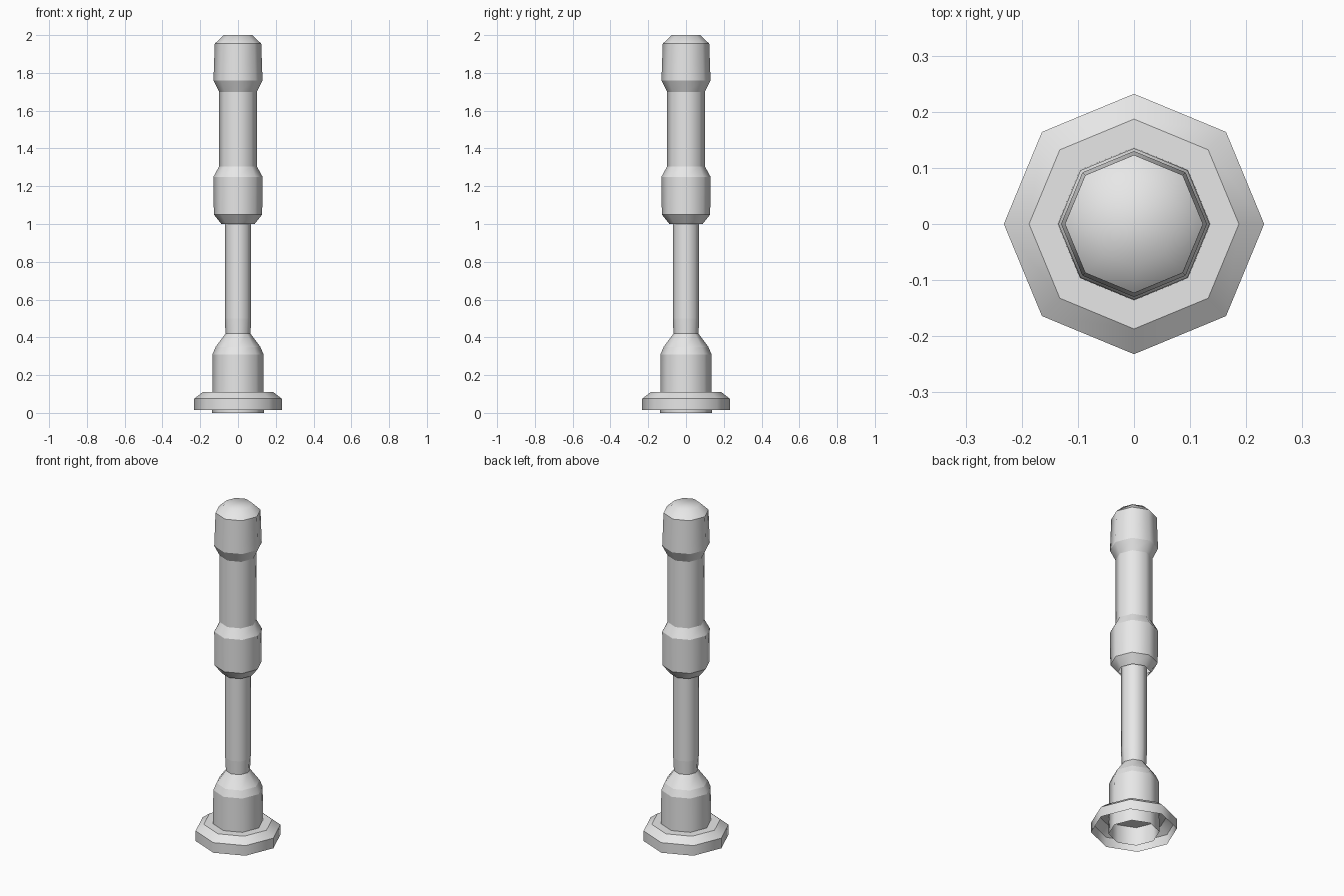
import bpy, bmesh
from math import cos, sin, tau

SIDES = 8

cube = bpy.data.objects.get("Cube")
if cube:
    bpy.data.objects.remove(cube, do_unlink=True)

# One plain grey for the whole fitting
grey = bpy.data.materials.new("plain grey")
grey.use_nodes = True
colour = (0.8, 0.8, 0.8, 1)
grey.diffuse_color = colour
grey.node_tree.nodes["Principled BSDF"].inputs["Base Color"].default_value = colour


def turned_part(name, profile, cap_top=False, soft_top=False):
    """Eight-sided turned shell from (radius, height) pairs, bottom to top."""
    bm = bmesh.new()
    rings = [[bm.verts.new((r * cos(tau * i / SIDES), r * sin(tau * i / SIDES), z))
              for i in range(SIDES)] for r, z in profile]
    for low, high in zip(rings, rings[1:]):
        for i in range(SIDES):
            j = (i + 1) % SIDES
            bm.faces.new((low[i], low[j], high[j], high[i]))
    if cap_top:
        bm.faces.new(rings[-1])
    for face in bm.faces:
        face.smooth = True
    # Round bands are smooth around the axis, crisp between bands
    for k, ring in enumerate(rings):
        if soft_top and k == len(rings) - 1:
            continue
        for i in range(SIDES):
            edge = bm.edges.get((ring[i], ring[(i + 1) % SIDES]))
            if edge:
                edge.smooth = False
    mesh = bpy.data.meshes.new(name)
    bm.to_mesh(mesh)
    bm.free()
    mesh.materials.append(grey)
    obj = bpy.data.objects.new(name, mesh)
    bpy.context.collection.objects.link(obj)
    return obj


# Hollow foot with a chamfered rim
turned_part("base_flange", [(0.232, 0.015), (0.232, 0.075), (0.187, 0.11)], cap_top=True)

# Open-bottomed socket narrowing to the shaft
turned_part("base_socket", [(0.137, 0), (0.135, 0.31), (0.118, 0.35), (0.066, 0.42)])

# Slim shaft, running a little way into the grip
turned_part("shaft", [(0.066, 0.42), (0.07, 0.5), (0.07, 1.05)])

# Grip with a lower collar, a straight barrel and a domed upper collar
turned_part("grip", [(0.088, 1.0), (0.128, 1.05), (0.13, 1.25), (0.1, 1.305),
                     (0.1, 1.7), (0.13, 1.76), (0.123, 1.955), (0.075, 2.0)],
            cap_top=True, soft_top=True)
